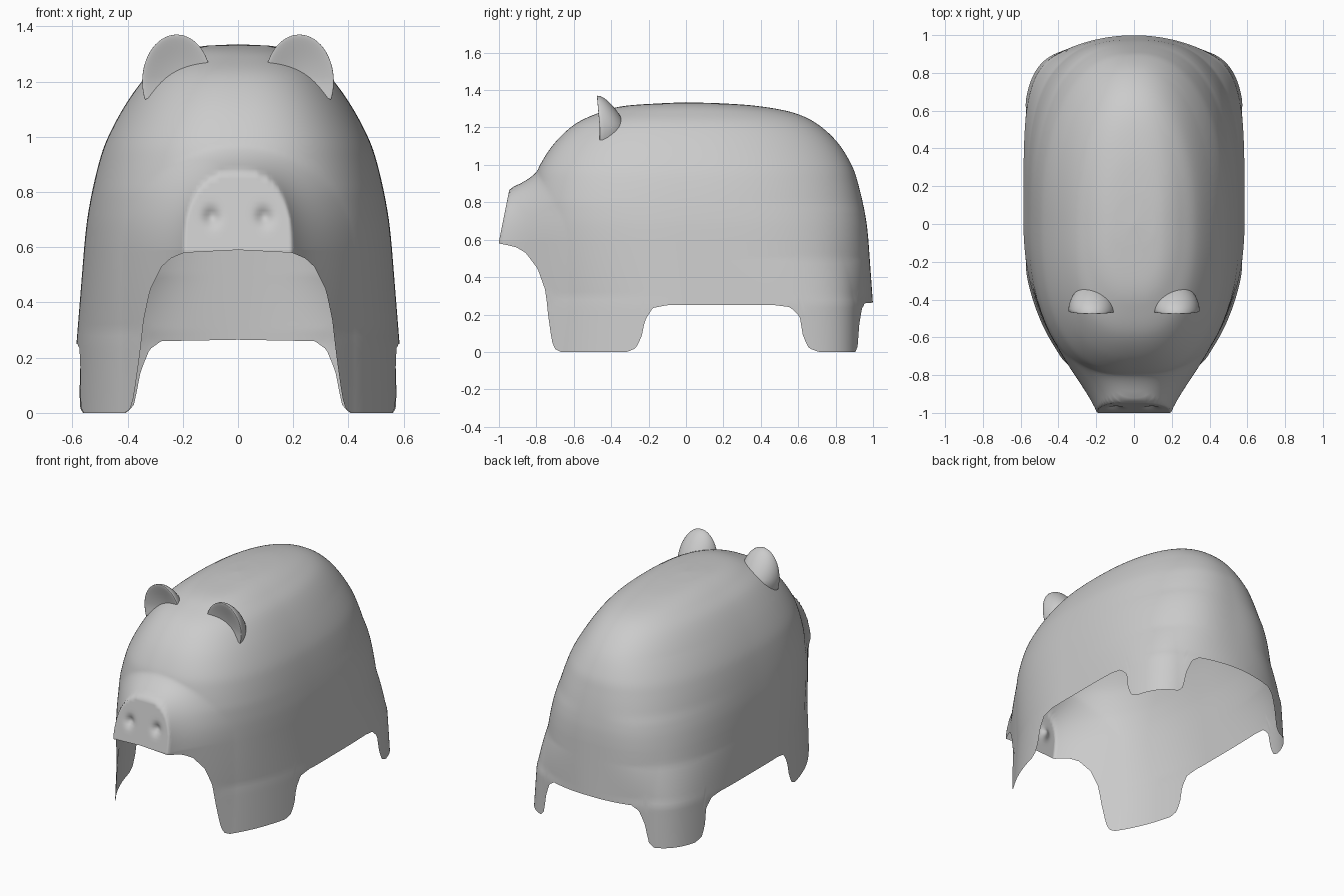
import bpy, bmesh, math

if "Cube" in bpy.data.objects:
    bpy.data.objects.remove(bpy.data.objects["Cube"])

grey = bpy.data.materials.new("plain grey")
grey.diffuse_color = (0.6, 0.6, 0.6, 1)
grey.use_nodes = True
grey.node_tree.nodes["Principled BSDF"].inputs["Base Color"].default_value = grey.diffuse_color

# Body slices: height, front half-length, rear half-length, half-width
SLICES = [(1.335, 0, 0, 0), (1.33, .12, .17, .11), (1.315, .33, .38, .18),
          (1.28, .46, .57, .25), (1.22, .59, .70, .33), (1.12, .70, .81, .405),
          (1.0, .78, .885, .47), (.9, .815, .92, .505), (.75, .845, .955, .538),
          (.6, .865, .975, .557), (.25, .90, 1.0, .585), (0, .92, .995, .595)]
# Lower rim: angle from the front in degrees, height (snout, legs, belly, tail end)
RIM = [(0, .59), (20, .58), (25, .56), (28.5, .53), (33.2, .445), (36, .335),
       (37.5, .2), (39.5, .06), (41, .015), (43.5, 0), (70, 0), (73, .02), (74.9, .08),
       (76, .17), (78.6, .235), (83.6, .25), (117, .25), (121.1, .24), (123.7, .19),
       (124.6, .08), (126.1, .02), (128.8, 0), (145, 0), (147.1, .03), (148.6, .15),
       (151, .23), (154.4, .26), (180, .265)]
# Squareness of the outline by height
FRONT_N = [(0, 2), (.3, 2), (.6, 2.3), (.8, 2.5), (1.2, 2.5)]
REAR_N = [(0, 5), (.26, 4.6), (.5, 3.2), (.8, 2.5), (1.1, 2.2)]


def lerp_table(table, x):
    for (a, p), (b, q) in zip(table, table[1:]):
        if x <= b:
            return p + (q - p) * (x - a) / (b - a)
    return table[-1][1]


def slice_at(t):
    """Smooth interpolation between the slices."""
    i = min(int(t), len(SLICES) - 2)
    f = t - i
    p = [SLICES[max(0, min(len(SLICES) - 1, i + k))] for k in (-1, 0, 1, 2)]
    if i == 0:
        return [a + (b - a) * f for a, b in zip(p[1], p[2])]
    return [b + .5 * f * (c - a + f * (2 * a - 5 * b + 4 * c - d + f * (3 * (b - c) + d - a)))
            for a, b, c, d in zip(*p)]


def low_slice(z):
    a, b, c = SLICES[-3:]
    p, q = (a, b) if z > b[0] else (b, c)
    f = (p[0] - z) / (p[0] - q[0])
    return [u + (v - u) * f for u, v in zip(p, q)]


def superdist(x, z, a, b, n):
    return ((abs(x) / a) ** n + (z / b) ** n) ** (1 / n)


def shell_point(deg, s):
    """Rounded-box outline of one slice, with tail bulge, snout and nostrils."""
    z, front, rear, w = s
    th = math.radians(deg)
    sn, cs = math.sin(th), math.cos(th)
    low = max(0, min(1, (.75 - z) / .45))
    n = lerp_table(FRONT_N if cs > 0 else REAR_N, z)
    r = (abs(sn) ** n + abs(cs) ** n) ** (-1 / n)
    bulge = .06 * low * rear
    x, y = w * r * sn, -(front if cs > 0 else rear - bulge) * r * cs
    if y > .5:
        y += bulge * max(0, 1 - (x / .4) ** 2) ** 1.5
    if y < -.3 and z < 1.0:
        h = max(0, z - .59)
        inner = superdist(x, h, .195, .285, 2.5)
        outer = superdist(x, h, .42, .38, 2)
        m = 1 if inner <= 1 else 0 if outer >= 1 else ((1 - outer) / (inner - outer)) ** 1.4
        y += m * (-1 + .2 * h - y)
        y += .025 * math.exp(-((abs(x) - .095) ** 2 + (z - .71) ** 2) / .0008)
    return x, y, z


def finish(bm, name):
    bmesh.ops.recalc_face_normals(bm, faces=bm.faces)
    me = bpy.data.meshes.new(name)
    bm.to_mesh(me)
    bm.free()
    me.materials.append(grey)
    me.shade_smooth()
    ob = bpy.data.objects.new(name, me)
    bpy.context.collection.objects.link(ob)
    return ob


# Body shell, open underneath
COLS, TOP, LOW = 480, 72, 28
bm = bmesh.new()
apex = bm.verts.new((0, 0, SLICES[0][0]))
columns = []
for c in range(COLS):
    deg = 360 * c / COLS
    rim = lerp_table(RIM, min(deg, 360 - deg))
    col = [shell_point(deg, slice_at(9 * i / TOP)) for i in range(1, TOP + 1)]
    col += [shell_point(deg, low_slice(.6 + (rim - .6) * i / LOW)) for i in range(1, LOW + 1)]
    columns.append([bm.verts.new(p) for p in col])
for c in range(COLS):
    a, b = columns[c], columns[(c + 1) % COLS]
    bm.faces.new((apex, a[0], b[0]))
    for i in range(len(a) - 1):
        bm.faces.new((a[i], a[i + 1], b[i + 1], b[i]))
finish(bm, "body_shell")

# Ears: rounded backs, shallow hollow fronts, trimmed along the head
for side, name in ((1, "ear_left"), (-1, "ear_right")):
    bm = bmesh.new()
    bmesh.ops.create_uvsphere(bm, u_segments=40, v_segments=28, radius=1)
    for v in bm.verts:
        x, y, z = v.co
        rim2 = min(1, x * x + z * z)
        if y > 0:
            depth = y * .14 * (1 - .35 * max(0, z))
        else:
            depth = .02 * (1 - rim2) - .012 * math.sqrt(max(0, 1 - rim2)) * rim2
        v.co = (side * (.222 + .125 * x), -.46 + depth - .015 * max(0, z), 1.2 + .17 * z)
    bmesh.ops.bisect_plane(bm, geom=bm.verts[:] + bm.edges[:] + bm.faces[:],
                           plane_co=(side * .222, 0, 1.195),
                           plane_no=(side * .47, 0, .88), clear_inner=True)
    finish(bm, name)
